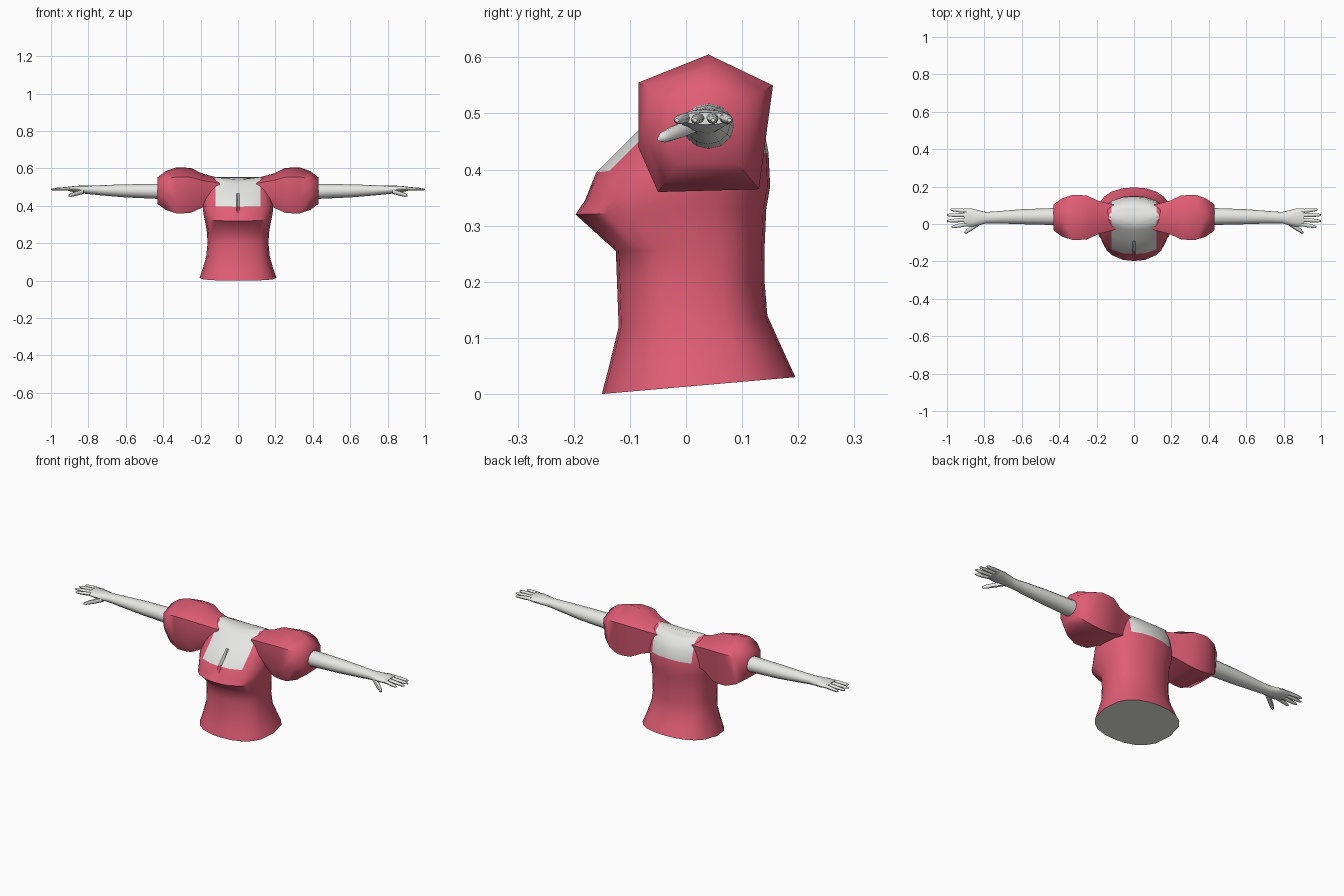
import bpy, bmesh, math
from mathutils import Vector

if "Cube" in bpy.data.objects:
    bpy.data.objects.remove(bpy.data.objects["Cube"])


def material(name, rgb):
    m = bpy.data.materials.new(name)
    m.diffuse_color = (*rgb, 1)
    m.use_nodes = True
    m.node_tree.nodes["Principled BSDF"].inputs["Base Color"].default_value = m.diffuse_color
    return m


PINK = material("rose pink cloth", (0.75, 0.11, 0.18))
WHITE = material("pale skin", (0.80, 0.80, 0.79))


def loft(name, rings, mats, mirror=False, rule=None, angle=50):
    """Skin a list of closed rings, cap both ends, optionally mirror across x."""
    bm = bmesh.new()
    loops = [[bm.verts.new(p) for p in r] for r in rings]
    n = len(loops[0])
    for a, b in zip(loops, loops[1:]):
        for i in range(n):
            j = (i + 1) % n
            bm.faces.new((a[i], a[j], b[j], b[i]))
    bm.faces.new(loops[0][::-1])
    bm.faces.new(loops[-1])
    if rule:
        order = {v: k for k, l in enumerate(loops) for v in l}
        for f in bm.faces:
            f.material_index = rule(f, min(order[v] for v in f.verts))
    bmesh.ops.recalc_face_normals(bm, faces=bm.faces)
    me = bpy.data.meshes.new(name)
    bm.to_mesh(me)
    bm.free()
    for m in mats:
        me.materials.append(m)
    me.polygons.foreach_set("use_smooth", [True] * len(me.polygons))
    me.set_sharp_from_angle(angle=math.radians(angle))
    ob = bpy.data.objects.new(name, me)
    bpy.context.collection.objects.link(ob)
    if mirror:
        ob.modifiers.new("mirror", "MIRROR").use_mirror_merge = False
    return ob


def oval(x, yc, zc, ry, rz, n=12):
    return [(x, yc + ry * math.cos(2 * math.pi * i / n), zc + rz * math.sin(2 * math.pi * i / n))
            for i in range(n)]


# Torso: front z, back z, half width, front y, back y, depth of the neckline notch
LEVELS = [
    (0.00, 0.03, 0.205, -0.150, 0.195, 0),
    (0.05, 0.08, 0.188, -0.137, 0.172, 0),
    (0.12, 0.14, 0.170, -0.120, 0.145, 0),
    (0.20, 0.20, 0.163, -0.123, 0.140, 0),
    (0.255, 0.26, 0.166, -0.125, 0.140, 0),
    (0.32, 0.33, 0.178, -0.197, 0.143, 0),
    (0.345, 0.37, 0.185, -0.180, 0.150, 0.005),
    (0.395, 0.43, 0.190, -0.160, 0.147, 0.03),
    (0.465, 0.48, 0.175, -0.090, 0.137, 0),
    (0.52, 0.525, 0.155, -0.030, 0.110, 0),
    (0.54, 0.54, 0.135, 0.000, 0.080, 0),
]
NECKLINE = 7


def torso_ring(zf, zb, hw, yf, yb, notch):
    # Columns stay at x = 0.12 so the square neckline has straight sides
    half = [0.008, 0.06, 0.12] + [0.12 + (hw - 0.12) * t for t in (0.45, 0.8)]
    xs = [-hw] + [-x for x in half[::-1]] + [0] + half
    yc, d, ring = (yf + yb) / 2, (yb - yf) / 2, []
    for side in (-1, 1):
        for x in xs:
            x = -x * side
            y = yc + side * d * max(0, 1 - (abs(x) / hw) ** 2.4) ** (1 / 2.4)
            if side < 0 and x == 0:
                y += notch
            z = zf + (zb - zf) * (y - yf) / (yb - yf)
            if zf > 0.5:
                z += 0.9 * x * x
            ring.append((x, y, z))
    return ring


def torso_colour(f, level):
    if len(f.verts) > 4:
        return 1
    return int(level >= NECKLINE and all(abs(v.co.x) < 0.1205 for v in f.verts))


loft("bodice", [torso_ring(*l) for l in LEVELS], [PINK, WHITE], rule=torso_colour)

# Puff sleeves: six-sided section scaled along the arm
SECTION = [(0.04, 0.605), (0.155, 0.55), (0.13, 0.365), (-0.05, 0.36), (-0.085, 0.44), (-0.085, 0.555)]
STATIONS = [(0.10, 0.55), (0.19, 0.74), (0.25, 0.97), (0.29, 1.0), (0.33, 1.0), (0.385, 0.85), (0.43, 0.58)]
loft("puff_sleeve",
     [[(x, 0.035 + (y - 0.035) * s, 0.48 + (z - 0.48) * s) for y, z in SECTION] for x, s in STATIONS],
     [PINK], mirror=True, angle=60)

# Forearm and palm
loft("arm", [oval(*r) for r in [
    (0.40, 0.040, 0.477, 0.046, 0.041), (0.60, 0.039, 0.480, 0.040, 0.035),
    (0.72, 0.036, 0.483, 0.033, 0.028), (0.79, 0.034, 0.485, 0.030, 0.023),
    (0.83, 0.033, 0.487, 0.040, 0.021), (0.87, 0.034, 0.490, 0.049, 0.017),
    (0.91, 0.035, 0.491, 0.047, 0.011)]], [WHITE], mirror=True)


def digit(name, a, b, r):
    a, b = Vector(a), Vector(b)
    rings = []
    for t, s in ((0, 1), (0.5, 0.95), (0.85, 0.75), (1, 0.35)):
        p = a.lerp(b, t)
        rings.append(oval(p.x, p.y, p.z, r * s, r * s * 0.85, 8))
    loft(name, rings, [WHITE], mirror=True)


# Fingers and thumb
for name, y0, x1, y1 in (("index_finger", -0.001, 0.975, -0.016), ("middle_finger", 0.023, 1.0, 0.016),
                         ("ring_finger", 0.047, 1.0, 0.048), ("little_finger", 0.069, 0.98, 0.077)):
    digit(name, (0.895, y0, 0.492), (x1, y1, 0.488), 0.011)
digit("thumb", (0.825, 0.010, 0.478), (0.905, -0.046, 0.455), 0.016)
